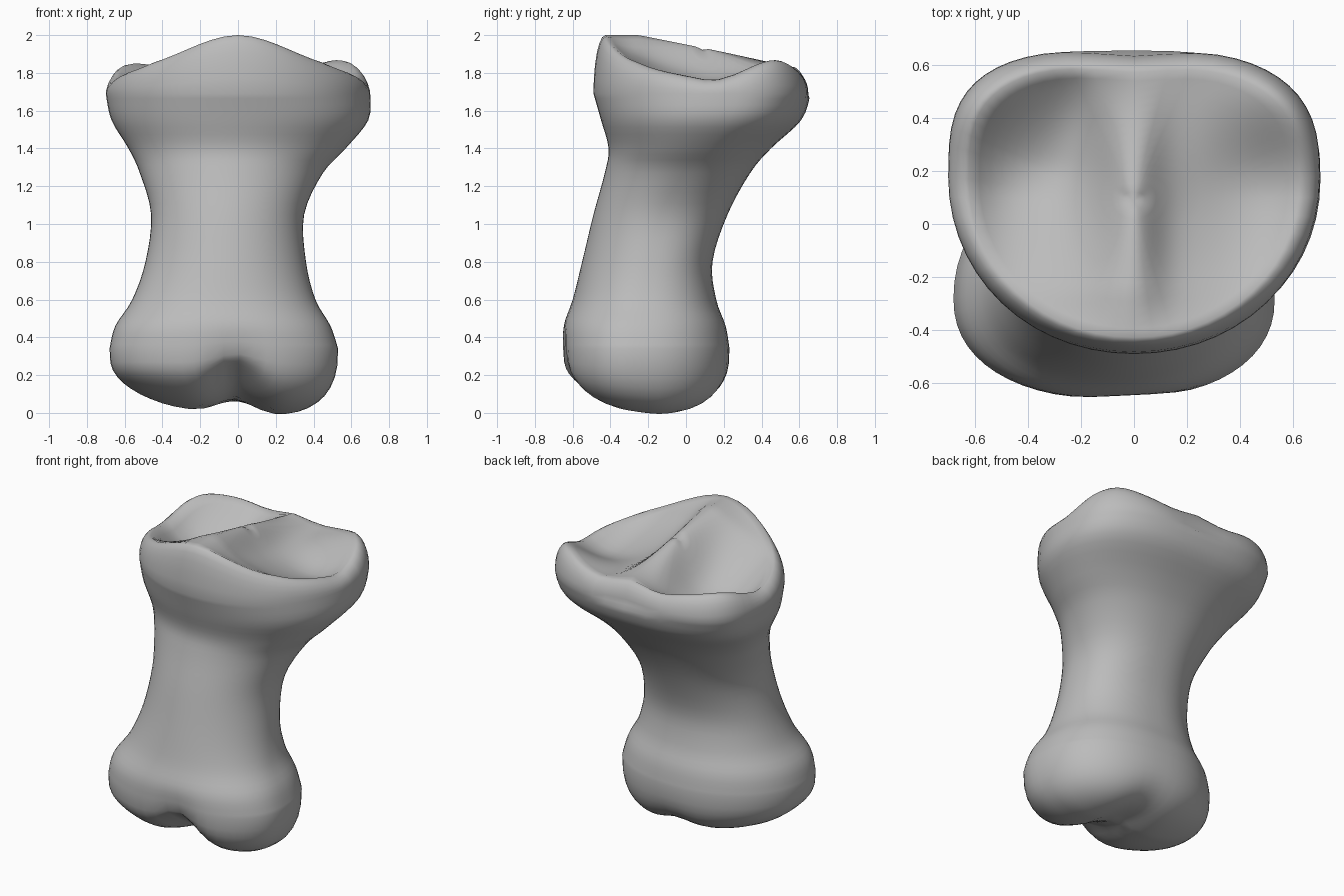
import bpy, bmesh, math

cube = bpy.data.objects.get("Cube")
if cube:
    bpy.data.objects.remove(cube, do_unlink=True)

SEGMENTS = 56

# Shaft sections: height, x min, x max, y min, y max, y of widest point,
# squareness of the front, the back at -x and the back at +x
SECTIONS = [
    (0.34, -0.68, 0.53, -0.66, 0.23, -0.28, 2.25, 2.1, 2.4),
    (0.46, -0.65, 0.49, -0.65, 0.21, -0.27, 2.25, 2.1, 2.4),
    (0.60, -0.56, 0.41, -0.60, 0.16, -0.24, 2.1, 2.1, 2.4),
    (0.80, -0.49, 0.36, -0.55, 0.14, -0.20, 2.0, 2.1, 2.4),
    (1.05, -0.46, 0.35, -0.49, 0.22, -0.14, 2.0, 2.1, 2.4),
    (1.27, -0.52, 0.45, -0.43, 0.34, -0.02, 2.0, 2.1, 2.4),
    (1.40, -0.58, 0.57, -0.41, 0.45, 0.06, 2.05, 2.3, 2.3),
    (1.55, -0.67, 0.69, -0.45, 0.61, 0.15, 2.1, 2.8, 2.5),
    (1.69, -0.70, 0.70, -0.49, 0.66, 0.18, 2.05, 3.1, 2.75),
]


def smoothstep(a, b, v):
    t = max(0, min(1, (v - a) / (b - a)))
    return t * t * (3 - 2 * t)


def bell(v, width):
    return math.exp(-(v / width) ** 2)


def catmull(p, q, r, s, t):
    return tuple(0.5 * (2 * b + (c - a) * t + (2 * a - 5 * b + 4 * c - d) * t * t
                        + (3 * b - a - 3 * c + d) * t ** 3)
                 for a, b, c, d in zip(p, q, r, s))


def outline(section, scale=1.0):
    """Rounded outline with different front and back parts."""
    z, x0, x1, y0, y1, ym, front, back_minus, back_plus = section
    cx, hx, cy = (x0 + x1) / 2, (x1 - x0) / 2, (y0 + y1) / 2
    points = []
    for i in range(SEGMENTS):
        a = math.tau * i / SEGMENTS
        c, s = math.cos(a), math.sin(a)
        power = 2 / (front if s < 0 else back_minus if c < 0 else back_plus)
        x = cx + hx * math.copysign(abs(c) ** power, c)
        y = ym + (y1 - ym if s > 0 else ym - y0) * math.copysign(abs(s) ** power, s)
        points.append((cx + (x - cx) * scale, cy + (y - cy) * scale, z))
    return points


def top_outline(scale):
    """Outline of the upper end, with a shallow notch in its back edge."""
    return [(x, y - 0.025 * bell(x, 0.2) * smoothstep(0.3, 0.6, y), z)
            for x, y, z in outline(SECTIONS[-1], scale)]


def crest(x, y):
    """Height of the upper rim and of the ridge between the two sockets."""
    ridge = 2.0 - 0.2 * max(0, y + 0.25)
    drop = 0.165 * smoothstep(0, 0.57, abs(x))
    back = smoothstep(0.1, 0.52, y)
    dip = 0.03 * bell(abs(x) - 0.2, 0.15) - 0.02 * smoothstep(0.35, 0.55, x)
    return ridge - drop * (1 - back) - dip * back


def socket_depth(x, y):
    """Depth of the sockets below the rim, deeper to the back at -x."""
    if x < 0:
        return (0.07 + 0.15 * smoothstep(-0.3, 0.25, y)) * (1 - bell(x, 0.15))
    return (0.12 - 0.05 * smoothstep(0, 0.5, y)) * (1 - bell(x, 0.1))


def condyles(x, y, z):
    """Split the lower end into two rounded lobes."""
    low = 1 - smoothstep(0.1, 0.55, z)
    front = 1 - smoothstep(-0.6, -0.2, y)
    under = 1 - smoothstep(0.0, 0.34, z)
    groove = bell(x + 0.01, 0.14)
    fade = 1 - 0.5 * smoothstep(-0.2, 0.15, y)
    rise = 0.08 * groove * fade - 0.09 * x + 0.13 * max(0, -0.15 - y)
    return (x, y + 0.05 * groove * low * front,
            z - 0.012 * under + under * rise + 0.05 * groove * low * front)


rings = []

# Lower domed end
for k in range(1, 13):
    r = math.sin(math.pi / 2 * k / 13)
    z = SECTIONS[0][0] * (1 - (1 - r ** 2.8) ** (1 / 2.8))
    rings.append([condyles(x, y, z) for x, y, _ in outline(SECTIONS[0], r)])

# Shaft
for i in range(len(SECTIONS) - 1):
    p, q, r, s = (SECTIONS[max(0, min(len(SECTIONS) - 1, i + j))] for j in (-1, 0, 1, 2))
    for k in range(4):
        rings.append([condyles(*v) for v in outline(catmull(p, q, r, s, k / 4))])

# Rounded rim
for k in range(7):
    a = math.pi / 2 * k / 6
    rings.append([(x, y, z + (crest(x, y) - z) * math.sin(a))
                  for x, y, z in top_outline(1 - 0.11 * (1 - math.cos(a)))])

# Two shallow sockets inside the rim
for k in range(1, 15):
    t = 1 - k / 15
    rings.append([(x, y, crest(x, y) - socket_depth(x, y) * (1 - t ** 3))
                  for x, y, z in top_outline(0.89 * t)])

# Loft all rings into one skin
bm = bmesh.new()
loops = [[bm.verts.new(v) for v in ring] for ring in rings]
for a, b in zip(loops, loops[1:]):
    for i in range(SEGMENTS):
        j = (i + 1) % SEGMENTS
        bm.faces.new((a[i], a[j], b[j], b[i]))
for loop in (loops[0], loops[-1]):
    hub = bm.verts.new([sum(v.co[c] for v in loop) / SEGMENTS for c in range(3)])
    for i in range(SEGMENTS):
        bm.faces.new((loop[i], loop[(i + 1) % SEGMENTS], hub))
bmesh.ops.recalc_face_normals(bm, faces=bm.faces)

mesh = bpy.data.meshes.new("finger_bone")
bm.to_mesh(mesh)
bm.free()
bone = bpy.data.objects.new("finger_bone", mesh)
bpy.context.collection.objects.link(bone)

grey = bpy.data.materials.new("bone_grey")
grey.use_nodes = True
colour = (0.5, 0.5, 0.5, 1)
grey.diffuse_color = colour
grey.node_tree.nodes["Principled BSDF"].inputs["Base Color"].default_value = colour
mesh.materials.append(grey)

for polygon in mesh.polygons:
    polygon.use_smooth = True
